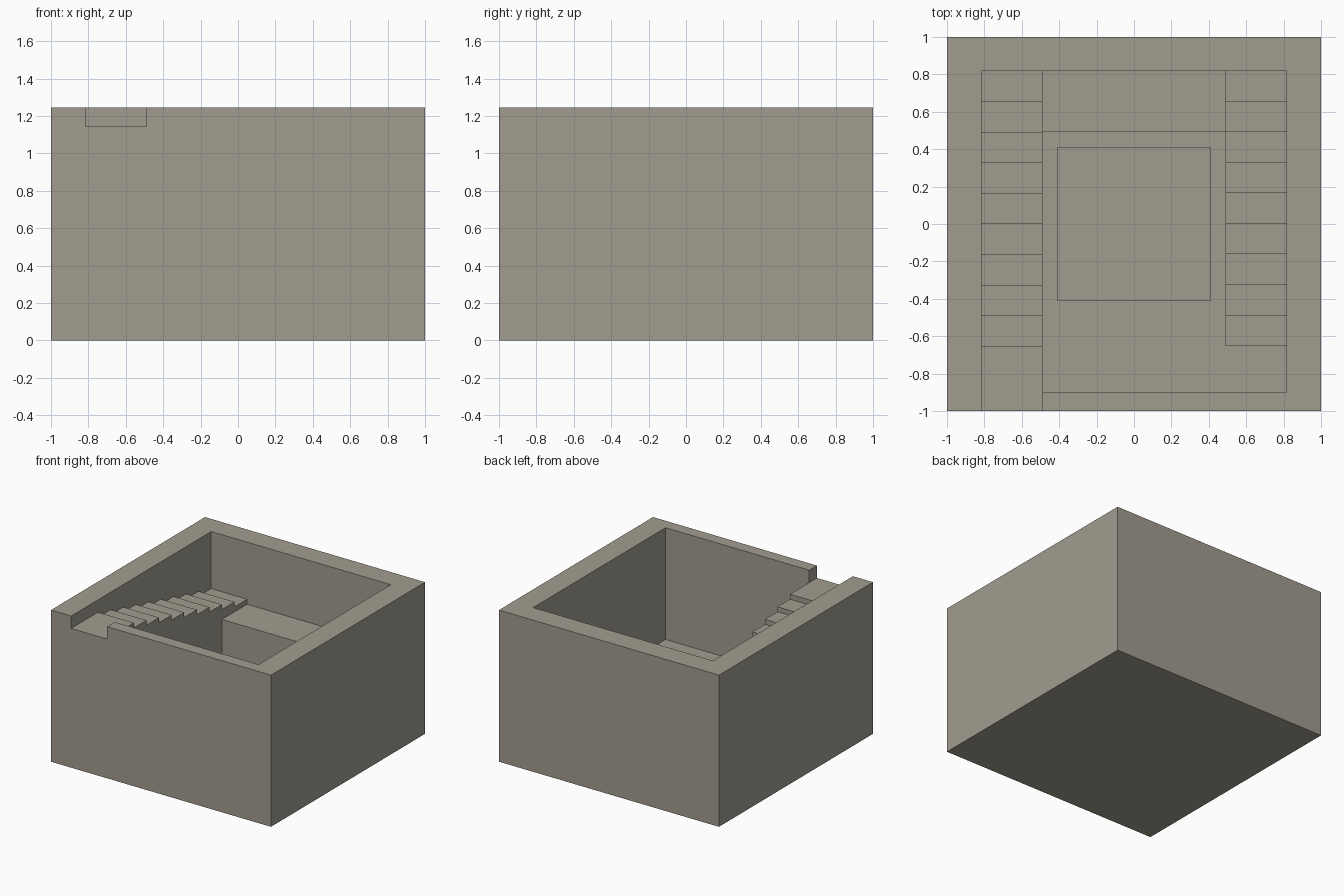
import bpy, bmesh

if "Cube" in bpy.data.objects:
    bpy.data.objects.remove(bpy.data.objects["Cube"])

U = 2 / 24.5              # base module
TREAD, RISE = 2 * U, 0.5 * U
TOP = 1.246               # rim height
WX = 10 * U               # inner half width
IX = 6 * U                # inner edge of the stair flights
BACK, FRONT = 0.818, -0.90
LANDING = TOP - 1.25 * U           # entry notch level
WALK = LANDING - 10 * RISE         # rear walkway level
FLOOR = WALK - 10 * RISE           # lower floor level
STEPS = 9

stone = bpy.data.materials.new("warm grey stone")
stone.diffuse_color = (0.36, 0.335, 0.275, 1)
stone.use_nodes = True
stone.node_tree.nodes["Principled BSDF"].inputs["Base Color"].default_value = stone.diffuse_color


def prism(name, profile, x0, x1):
    """Extrude a (y, z) profile from x0 to x1."""
    bm = bmesh.new()
    face = bm.faces.new([bm.verts.new((x0, y, z)) for y, z in profile])
    ext = bmesh.ops.extrude_face_region(bm, geom=[face])
    moved = [v for v in ext["geom"] if isinstance(v, bmesh.types.BMVert)]
    bmesh.ops.translate(bm, verts=moved, vec=(x1 - x0, 0, 0))
    bmesh.ops.recalc_face_normals(bm, faces=bm.faces)
    mesh = bpy.data.meshes.new(name)
    bm.to_mesh(mesh)
    bm.free()
    mesh.materials.append(stone)
    obj = bpy.data.objects.new(name, mesh)
    bpy.context.collection.objects.link(obj)
    return obj


def box(name, x0, x1, y0, y1, z0, z1):
    return prism(name, [(y0, z0), (y1, z0), (y1, z1), (y0, z1)], x0, x1)


def carve(target, cutter):
    cutter.hide_render = True
    cutter.hide_set(True)
    mod = target.modifiers.new(cutter.name, "BOOLEAN")
    mod.operation = "DIFFERENCE"
    mod.solver = "EXACT"
    mod.object = cutter


def stair_profile(y_start, first_edge, z_first, direction, count):
    """Solid flight on the floor, stepping down along y."""
    pts = [(y_start, FLOOR), (y_start, z_first)]
    y, z = first_edge, z_first
    for _ in range(count):
        pts += [(y, z), (y, z - RISE)]
        y += direction * TREAD
        z -= RISE
    pts.append((y, z))
    if z > FLOOR + 0.001:
        pts.append((y, FLOOR))
    return pts


# Outer block with room, sunken basin and entry notch carved out
block = box("outer_block", -1, 1, -1, 1, 0, TOP)
carve(block, box("room_cutter", -WX, WX, FRONT, BACK, FLOOR, TOP + 0.2))
carve(block, box("basin_cutter", -5 * U, 5 * U, -5 * U, 5 * U,
                 FLOOR - 2 * U, FLOOR + 0.1))
carve(block, box("entry_cutter", -WX, -IX, -1.2, FRONT + 0.1,
                 LANDING, TOP + 0.2))

# Upper flight: from the entry down towards the rear
prism("upper_stair", stair_profile(FRONT, BACK - STEPS * TREAD, LANDING, 1, STEPS),
      -WX, -IX)

# Rear walkway between the two flights
box("rear_walkway", -IX, IX, BACK - 4 * U, BACK, FLOOR, WALK)

# Lower flight: from the walkway down towards the front
prism("lower_stair",
      stair_profile(BACK, BACK - TREAD, WALK - RISE, -1, STEPS - 1),
      IX, WX)
